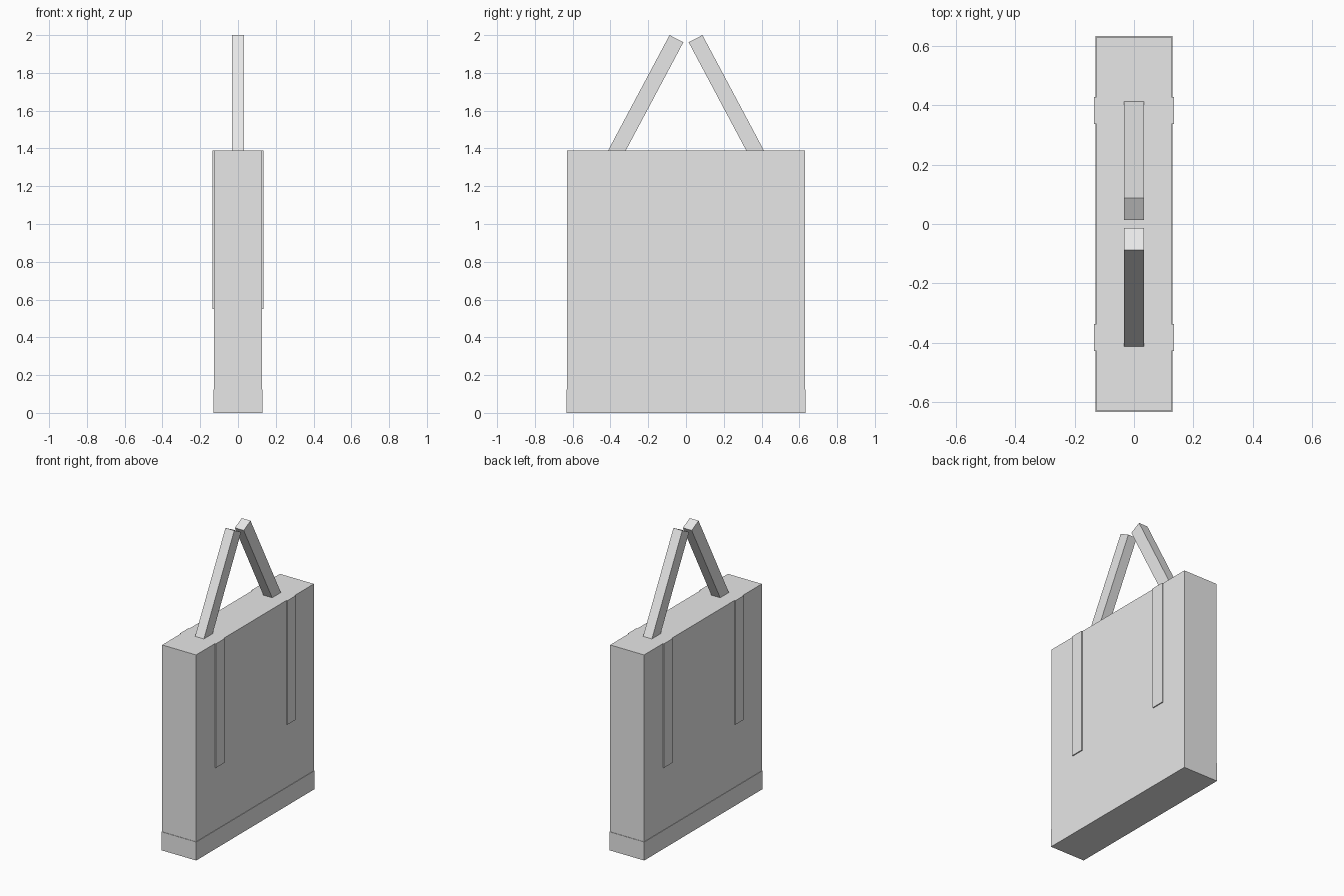
import bpy

if "Cube" in bpy.data.objects:
    bpy.data.objects.remove(bpy.data.objects["Cube"])

grey = bpy.data.materials.new("light_grey")
grey.diffuse_color = (0.8, 0.8, 0.8, 1)
grey.use_nodes = True
grey.node_tree.nodes["Principled BSDF"].inputs["Base Color"].default_value = grey.diffuse_color


def prism(name, profile, x0, x1):
    """Extrude a (y, z) outline, counter-clockwise seen from +x, along x."""
    n = len(profile)
    verts = [(x, y, z) for x in (x0, x1) for y, z in profile]
    faces = [tuple(reversed(range(n))), tuple(range(n, 2 * n))]
    faces += [(i, (i + 1) % n, (i + 1) % n + n, i + n) for i in range(n)]
    mesh = bpy.data.meshes.new(name)
    mesh.from_pydata(verts, [], faces)
    mesh.materials.append(grey)
    obj = bpy.data.objects.new(name, mesh)
    bpy.context.collection.objects.link(obj)
    return obj


def box(name, x0, x1, y0, y1, z0, z1):
    return prism(name, [(y0, z0), (y1, z0), (y1, z1), (y0, z1)], x0, x1)


# Bag body and the slightly wider band around its base
box("bag_body", -0.127, 0.127, -0.63, 0.63, 0.004, 1.39)
box("base_band", -0.13, 0.13, -0.633, 0.633, 0, 0.125)

# Thin straps on both broad sides
for side, sx in (("left", -1), ("right", 1)):
    for end, sy in (("front", -1), ("back", 1)):
        xs = sorted((sx * 0.127, sx * 0.134))
        ys = sorted((sy * 0.337, sy * 0.428))
        box(f"strap_{side}_{end}", *xs, *ys, 0.55, 1.39)

# Two leaning handle bars that almost meet at the top
bar = [(0.338, 1.353), (0.412, 1.39), (0.087, 2.0), (0.014, 1.962)]
prism("handle_back", bar, -0.033, 0.033)
prism("handle_front", [(-y, z) for y, z in reversed(bar)], -0.033, 0.033)
